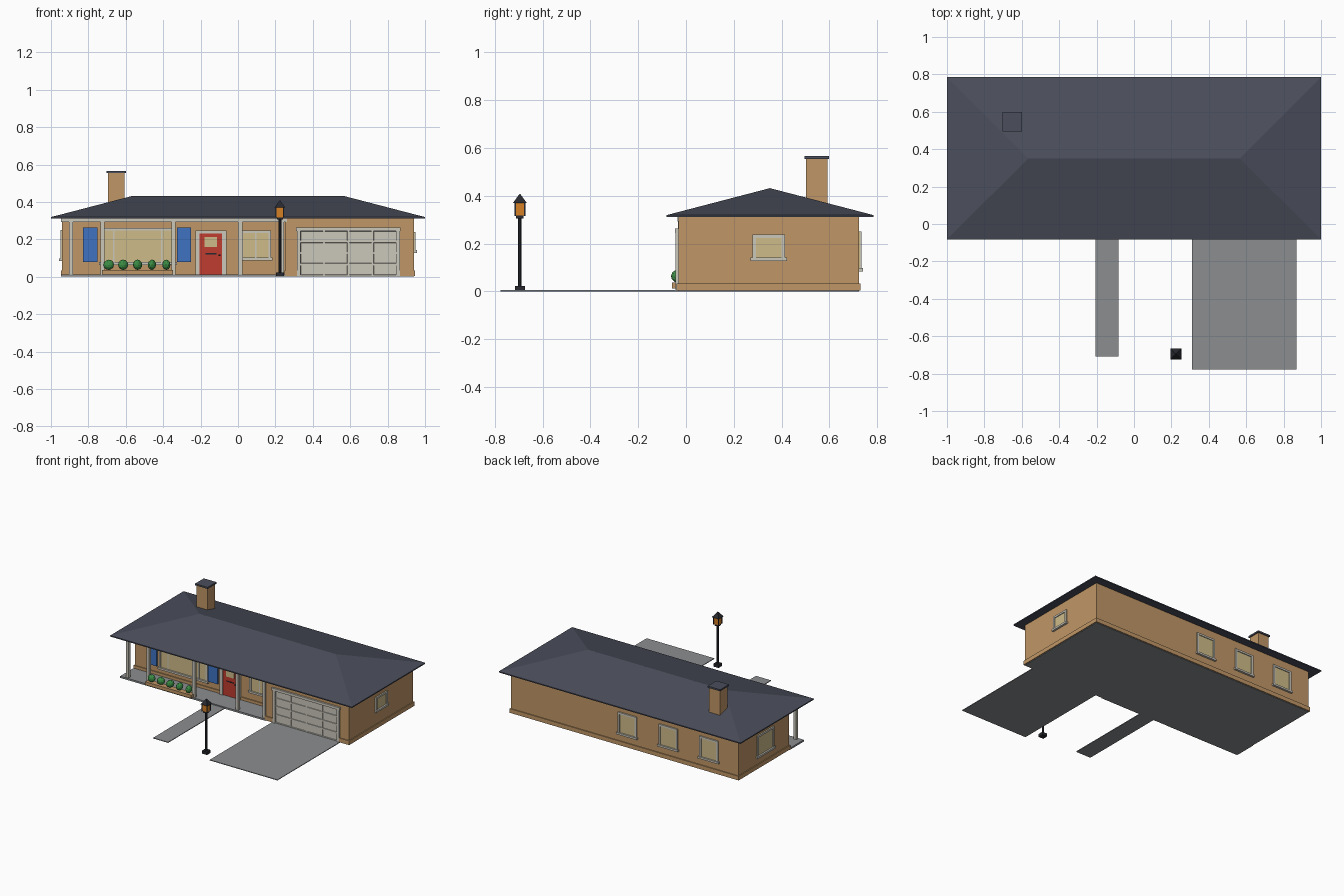
import bpy, bmesh, math
from mathutils import Matrix, Vector

if "Cube" in bpy.data.objects:
    bpy.data.objects.remove(bpy.data.objects["Cube"])


def material(name, *rgb):
    m = bpy.data.materials.new(name)
    m.use_nodes = True
    m.diffuse_color = (*rgb, 1)
    m.node_tree.nodes["Principled BSDF"].inputs["Base Color"].default_value = (*rgb, 1)
    return m


TAN = material("tan wall", 0.53, 0.31, 0.135)
ROOF = material("slate roof", 0.07, 0.076, 0.105)
CONCRETE = material("concrete", 0.26, 0.27, 0.28)
TRIM = material("pale trim", 0.6, 0.57, 0.5)
GLASS = material("warm glass", 0.62, 0.5, 0.25)
RED = material("red door", 0.52, 0.045, 0.03)
BLUE = material("blue shutter", 0.05, 0.17, 0.54)
GREEN = material("leaf green", 0.045, 0.27, 0.06)
AMBER = material("amber lamp", 0.7, 0.23, 0.02)
BLACK = material("black metal", 0.02, 0.022, 0.028)


def finish(name, bm, mats, loc=(0, 0, 0), angle=0):
    bmesh.ops.recalc_face_normals(bm, faces=bm.faces)
    mesh = bpy.data.meshes.new(name)
    bm.to_mesh(mesh)
    bm.free()
    for m in mats:
        mesh.materials.append(m)
    ob = bpy.data.objects.new(name, mesh)
    ob.location = loc
    ob.rotation_euler.z = math.radians(angle)
    bpy.context.collection.objects.link(ob)
    return ob


def add_box(bm, x, y, z, slot=0):
    lo, hi = Vector((x[0], y[0], z[0])), Vector((x[1], y[1], z[1]))
    mat = Matrix.Translation((lo + hi) / 2) @ Matrix.Diagonal((*(hi - lo), 1))
    verts = bmesh.ops.create_cube(bm, size=1, matrix=mat)["verts"]
    for f in {f for v in verts for f in v.link_faces}:
        f.material_index = slot


def boxes(name, mats, parts, loc=(0, 0, 0), angle=0):
    """Each part is (x range, y range, z range[, material slot])."""
    bm = bmesh.new()
    for p in parts:
        add_box(bm, *p)
    return finish(name, bm, mats, loc, angle)


def window(name, loc, w, h, angle=0, mullions=(), t=0.014):
    """Framed window facing local -y; loc is the bottom centre on the wall."""
    a = w / 2
    parts = [((-a, a), (-0.004, 0.004), (0, h), 1),
             ((-a - 0.008, a + 0.008), (-0.016, 0.002), (-0.004, 0.010)),
             ((-a, a), (-0.010, 0.002), (h - t, h))]
    parts += [((s * (a - t / 2) - t / 2, s * (a - t / 2) + t / 2), (-0.010, 0.002), (0.01, h - t))
              for s in (-1, 1)]
    parts += [((m - 0.004, m + 0.004), (-0.008, 0.002), (0.01, h - t)) for m in mullions]
    return boxes(name, [TRIM, GLASS], parts, loc, angle)


def cone(name, mat, loc, r1, r2, z0, z1, sides):
    bm = bmesh.new()
    spin = Matrix.Rotation(math.pi / 4, 4, "Z")
    bmesh.ops.create_cone(bm, cap_ends=True, segments=sides, radius1=r1, radius2=r2,
                          depth=z1 - z0, matrix=Matrix.Translation((0, 0, (z0 + z1) / 2)) @ spin)
    return finish(name, bm, [mat], loc)


# Main dimensions
SIDE, BACK, FRONT, PORCH, GARAGE, TOP = 0.94, 0.724, -0.032, 0.125, 0.255, 0.315

# House walls, L-shaped around the recessed porch
bm = bmesh.new()
outline = [(-SIDE, PORCH), (GARAGE, PORCH), (GARAGE, FRONT), (SIDE, FRONT), (SIDE, BACK), (-SIDE, BACK)]
base = bm.faces.new([bm.verts.new((x, y, 0.004)) for x, y in outline])
up = bmesh.ops.extrude_face_region(bm, geom=[base])["geom"]
bmesh.ops.translate(bm, vec=(0, 0, TOP - 0.004), verts=[v for v in up if isinstance(v, bmesh.types.BMVert)])
finish("house_walls", bm, [TAN])

# Projecting base course, open at the doors
P, H = 0.007, (0.003, 0.034)
boxes("base_course", [TAN], [
    ((-SIDE - P, SIDE + P), (BACK - P, BACK + P), H),
    ((SIDE - P, SIDE + P), (FRONT - P, BACK), H),
    ((-SIDE - P, -SIDE + P), (PORCH - P, BACK), H),
    ((-SIDE, -0.23), (PORCH - P, PORCH + P), H),
    ((-0.065, GARAGE), (PORCH - P, PORCH + P), H),
    ((GARAGE - P, GARAGE + P), (FRONT - P, PORCH), H),
    ((GARAGE, 0.315), (FRONT - P, FRONT + P), H),
    ((0.865, SIDE), (FRONT - P, FRONT + P), H)])

# Ground slabs
boxes("foundation", [CONCRETE], [((-SIDE, GARAGE), (PORCH, BACK), (0, 0.01)),
                                 ((GARAGE, SIDE), (FRONT, BACK), (0, 0.01))])
boxes("porch_floor", [CONCRETE], [((-SIDE - P, GARAGE), (-0.04, PORCH), (0, 0.013))])
boxes("driveway", [CONCRETE], [((0.31, 0.87), (-0.777, FRONT), (0, 0.005))])
boxes("front_path", [CONCRETE], [((-0.207, -0.083), (-0.708, -0.03), (0, 0.005))])

# Hip roof with a thin eave edge
bm = bmesh.new()
add_box(bm, (-1, 1), (-0.082, 0.785), (TOP - 0.004, TOP + 0.004))
top = max(bm.faces, key=lambda f: f.calc_center_median().z)
ring = [v.co.copy() for v in top.verts]
bm.faces.remove(top)
corner = {(c.x > 0, c.y > 0.3): next(v for v in bm.verts if (v.co - c).length < 1e-5) for c in ring}
w_end, e_end = [bm.verts.new((x, 0.351, 0.432)) for x in (-0.565, 0.565)]
fl, fr, bl, br = corner[False, False], corner[True, False], corner[False, True], corner[True, True]
for loop in ((fl, fr, e_end, w_end), (br, bl, w_end, e_end), (fr, br, e_end), (bl, fl, w_end)):
    bm.faces.new(loop)
finish("hip_roof", bm, [ROOF])

# Chimney
boxes("chimney", [TAN, ROOF], [((-0.044, 0.044), (-0.044, 0.044), (0.32, 0.556)),
                               ((-0.052, 0.052), (-0.052, 0.052), (0.554, 0.566), 1)], (-0.65, 0.547, 0))

# Porch posts and beam
for i, x in enumerate((-0.893, -0.725, -0.345, 0.012, 0.236)):
    boxes(f"porch_post_{i + 1}", [TRIM], [((-0.011, 0.011), (-0.011, 0.011), (0.012, 0.3))], (x, -0.022, 0))
boxes("porch_beam", [TRIM], [((-SIDE - P, 0.262), (-0.036, -0.008), (0.292, TOP - 0.003))])

# Windows
window("picture_window", (-0.535, PORCH, 0.068), 0.4, 0.192, 0, (-0.128, 0.128))
window("porch_window", (0.095, PORCH, 0.092), 0.165, 0.155, 0, (0,))
window("right_side_window", (SIDE, 0.346, 0.132), 0.136, 0.106, 90)
window("left_side_window", (-SIDE, 0.41, 0.088), 0.2, 0.162, -90)
for i, x in enumerate((-0.7, -0.363, -0.025)):
    window(f"back_window_{i + 1}", (x, BACK, 0.088), 0.155, 0.162, 180)

# Shutters
for side, x in (("outer", -0.79), ("inner", -0.288)):
    boxes(f"{side}_shutter", [BLUE], [((-0.038, 0.038), (-0.012, 0), (0.08, 0.262))], (x, PORCH, 0))

# Front door with frame, pane, mail slot and knob
boxes("front_door", [RED, TRIM, GLASS, BLACK], [
    ((-0.06, 0.06), (-0.009, 0), (0.013, 0.23)),
    ((-0.083, -0.06), (-0.016, 0), (0.013, 0.23), 1),
    ((0.06, 0.083), (-0.016, 0), (0.013, 0.23), 1),
    ((-0.083, 0.083), (-0.016, 0), (0.23, 0.248), 1),
    ((-0.034, 0.034), (-0.012, 0), (0.158, 0.212), 2),
    ((-0.03, 0.03), (-0.012, 0), (0.12, 0.126), 3),
    ((0.042, 0.052), (-0.02, 0), (0.11, 0.12), 3)], (-0.145, PORCH, 0))

# Garage door with recessed panels
bm = bmesh.new()
bmesh.ops.create_grid(bm, x_segments=4, y_segments=4, size=0.5,
                      matrix=Matrix.Translation((0, 0, 0.127)) @ Matrix.Rotation(math.pi / 2, 4, "X")
                      @ Matrix.Diagonal((0.52, 0.244, 1, 1)))
bmesh.ops.inset_individual(bm, faces=bm.faces[:], thickness=0.005, use_even_offset=True)
bmesh.ops.inset_individual(bm, faces=[f for f in bm.faces if f.calc_area() > 0.003], thickness=0.002, depth=-0.003)
finish("garage_door", bm, [TRIM], (0.59, FRONT - 0.005, 0))
boxes("garage_frame", [TRIM], [
    ((-0.275, -0.255), (-0.012, 0), (0.004, 0.245)),
    ((0.255, 0.275), (-0.012, 0), (0.004, 0.245)),
    ((-0.28, 0.28), (-0.013, 0), (0.245, 0.264))], (0.59, FRONT, 0))

# Planter and shrubs
boxes("planter", [TAN], [((-0.19, 0.19), (-0.022, 0.022), (0.013, 0.037))], (-0.537, -0.036, 0))
for i in range(5):
    bm = bmesh.new()
    bmesh.ops.create_icosphere(bm, subdivisions=2, radius=0.029)
    bmesh.ops.scale(bm, vec=(1, 0.75, 0.95), verts=bm.verts)
    finish(f"shrub_{i + 1}", bm, [GREEN], (-0.691 + 0.077 * i, -0.034, 0.064), 25 * i)

# Garden lamp
LAMP = (0.224, -0.695, 0)
boxes("lamp_base", [BLACK], [((-0.021, 0.021), (-0.021, 0.021), (0, 0.022))], LAMP)
cone("lamp_pole", BLACK, LAMP, 0.0075, 0.0075, 0.02, 0.31, 8)
boxes("lamp_collar", [BLACK], [((-0.016, 0.016), (-0.016, 0.016), (0.306, 0.318))], LAMP)
cone("lamp_glass", AMBER, LAMP, 0.027, 0.03, 0.318, 0.372, 4)
boxes("lamp_bars", [BLACK], [((x - 0.003, x + 0.003), (y - 0.003, y + 0.003), (0.316, 0.372))
                             for x in (-0.02, 0.02) for y in (-0.02, 0.02)], LAMP)
cone("lamp_cap", BLACK, LAMP, 0.041, 0.003, 0.37, 0.407, 4)
